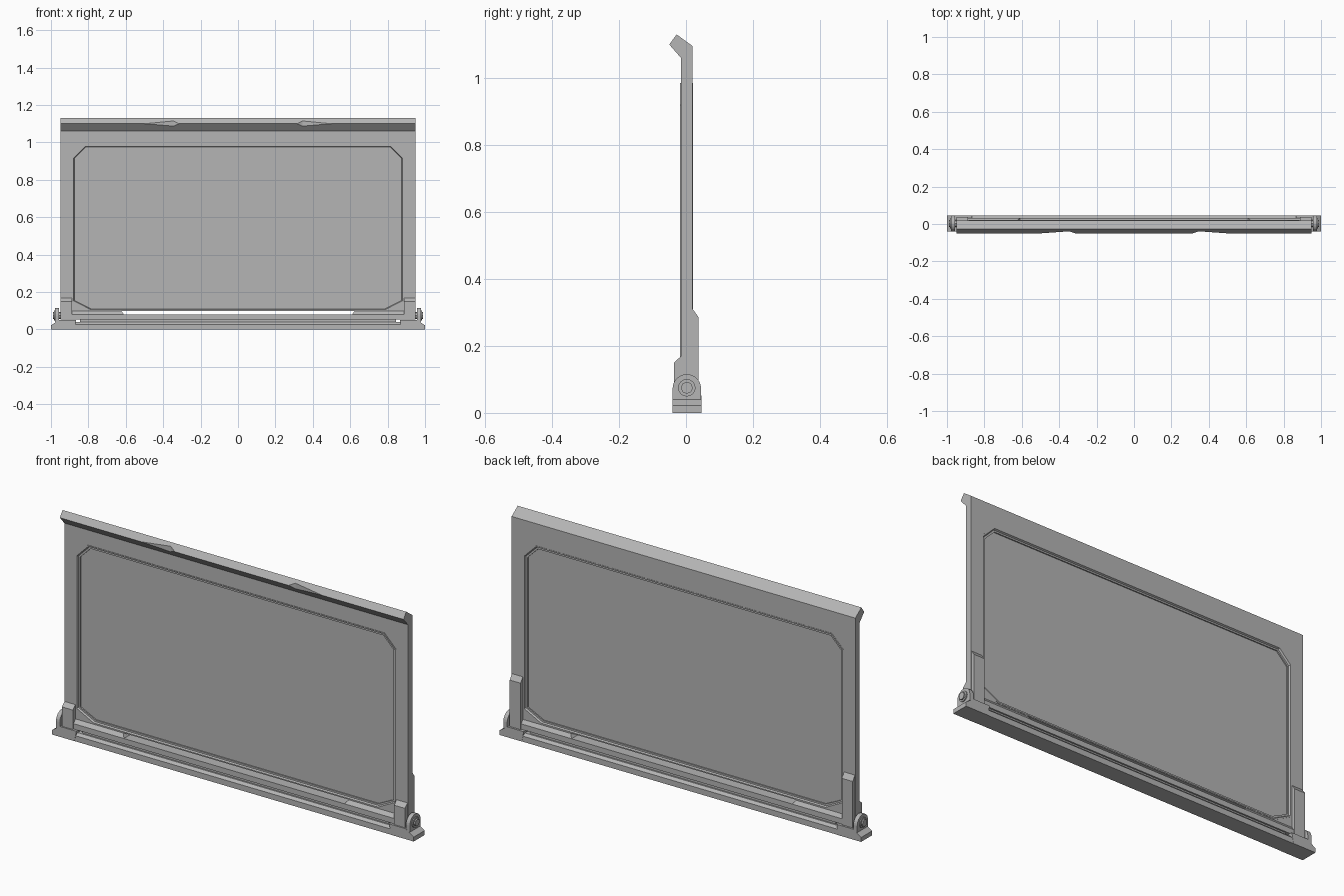
import bpy, bmesh, math

cube = bpy.data.objects.get("Cube")
if cube:
    bpy.data.objects.remove(cube, do_unlink=True)

GREY = (0.46, 0.46, 0.46, 1)
mat = bpy.data.materials.new("plain_grey")
mat.use_nodes = True
mat.diffuse_color = GREY
bsdf = mat.node_tree.nodes["Principled BSDF"]
bsdf.inputs["Base Color"].default_value = GREY
bsdf.inputs["Roughness"].default_value = 0.6


def finish(name, bm):
    bmesh.ops.recalc_face_normals(bm, faces=bm.faces)
    mesh = bpy.data.meshes.new(name)
    bm.to_mesh(mesh)
    bm.free()
    mesh.materials.append(mat)
    obj = bpy.data.objects.new(name, mesh)
    bpy.context.collection.objects.link(obj)
    return obj


def prism(name, pts, axis, a, b):
    """Extrude a 2D outline along an axis from a to b."""
    def place(p, t):
        return {"X": (t, *p), "Y": (p[0], t, p[1]), "Z": (*p, t)}[axis]
    bm = bmesh.new()
    ends = [[bm.verts.new(place(p, t)) for p in pts] for t in (a, b)]
    bm.faces.new(ends[0])
    bm.faces.new(ends[1])
    for i in range(len(pts)):
        j = (i + 1) % len(pts)
        bm.faces.new((ends[0][i], ends[0][j], ends[1][j], ends[1][i]))
    return finish(name, bm)


def cut(obj, cutters):
    """Subtract each cutter, bake the result and drop the cutters."""
    for c in cutters:
        c.hide_render = True
        mod = obj.modifiers.new("cut", "BOOLEAN")
        mod.operation = "DIFFERENCE"
        mod.solver = "EXACT"
        mod.object = c
    deps = bpy.context.evaluated_depsgraph_get()
    mesh = bpy.data.meshes.new_from_object(obj.evaluated_get(deps))
    obj.modifiers.clear()
    obj.data = mesh
    for c in cutters:
        bpy.data.objects.remove(c, do_unlink=True)


def window(d):
    """Eight-sided window outline, inset by d."""
    x, top, low = 0.885 - d, 0.985 - d, 0.10 + d
    k = 0.4 * d
    half = [(x - 0.095 + k, low), (x, low + 0.05 - k),
            (x, top - 0.065 + k), (x - 0.065 + k, top)]
    return half + [(-px, z) for px, z in reversed(half)]


def arc(cy, cz, r, start, stop, n):
    angles = [math.radians(start + (stop - start) * i / n) for i in range(n + 1)]
    return [(cy + r * math.cos(t), cz + r * math.sin(t)) for t in angles]


# Frame with forward-leaning top lip
frame = prism("frame", [(-0.015, 0.053), (-0.015, 1.06), (-0.05, 1.10),
                        (-0.028, 1.13), (0.02, 1.095), (0.02, 0.053)],
              "X", -0.95, 0.95)
notches = [prism("notch_cutter", [(s * 0.5, -0.05), (s * 0.345, -0.039),
                                  (s * 0.315, -0.05), (s * 0.33, -0.07),
                                  (s * 0.5, -0.07)], "Z", 1.0, 1.2)
           for s in (-1, 1)]
SLIT = [(-0.61, 0.08), (0.61, 0.08), (0.635, 0.115), (-0.635, 0.115)]
cut(frame, [prism("window_cutter", window(0), "Y", -0.2, 0.2),
            prism("slit_cutter", SLIT, "Y", -0.2, 0.2)] + notches)

# Thicker lower rail with sloped shoulders, split by the slit
rail = prism("lower_rail", [(-0.03, 0.053), (-0.03, 0.08), (-0.014, 0.099),
                            (0.019, 0.099), (0.033, 0.08), (0.033, 0.053)],
             "X", -0.888, 0.888)
cut(rail, [prism("slit_cutter", SLIT, "Y", -0.2, 0.2)])

# Stepped moulding around the window
bm = bmesh.new()
steps = [(0, -0.0175), (0.006, -0.0175), (0.01, -0.009), (0.018, -0.009),
         (0.018, 0.013), (0.01, 0.013), (0.006, 0.0212), (0, 0.0212)]
loops = [[bm.verts.new((x, y, z)) for x, z in window(d)] for d, y in steps]
for k, loop in enumerate(loops):
    nxt = loops[(k + 1) % len(loops)]
    for i in range(len(loop)):
        j = (i + 1) % len(loop)
        bm.faces.new((loop[i], loop[j], nxt[j], nxt[i]))
finish("window_moulding", bm)

# Pane
prism("pane", window(0.014), "Y", -0.003, 0.007)

# Base bar and its raised ridge
prism("base_bar", [(-0.04, 0), (0.045, 0), (0.045, 0.028), (0.033, 0.04),
                   (-0.028, 0.04), (-0.04, 0.028)], "X", -0.88, 0.88)
prism("base_ridge", [(-0.02, 0.038), (0.025, 0.038), (0.025, 0.055), (-0.02, 0.055)],
      "X", -0.845, 0.845)

# Corner brackets, end blocks and hinges on both sides
BRACKET = [(-0.036, 0.053), (-0.036, 0.15), (-0.014, 0.17), (-0.014, 0.31),
           (0.02, 0.31), (0.038, 0.285), (0.038, 0.053)]
EAR = [(-0.04, 0.04)] + arc(0.0025, 0.073, 0.0425, 180, 0, 12) + [(0.045, 0.04)]
for side, s in (("left", 1), ("right", -1)):
    prism(side + "_bracket", BRACKET, "X", s * 0.888, s * 0.948)
    prism(side + "_end_block", [(s * 0.875, 0), (s, 0), (s, 0.022), (s * 0.955, 0.052),
                                (s * 0.865, 0.052)], "Y", -0.041, 0.046)
    prism(side + "_hinge_ear", EAR, "X", s * 0.957, s * 0.978)
    prism(side + "_hinge_washer", arc(0.0025, 0.075, 0.026, 0, 337.5, 15),
          "X", s * 0.975, s * 0.983)
    prism(side + "_hinge_pin", arc(0.0025, 0.075, 0.018, 0, 315, 7),
          "X", s * 0.93, s * 0.99)
